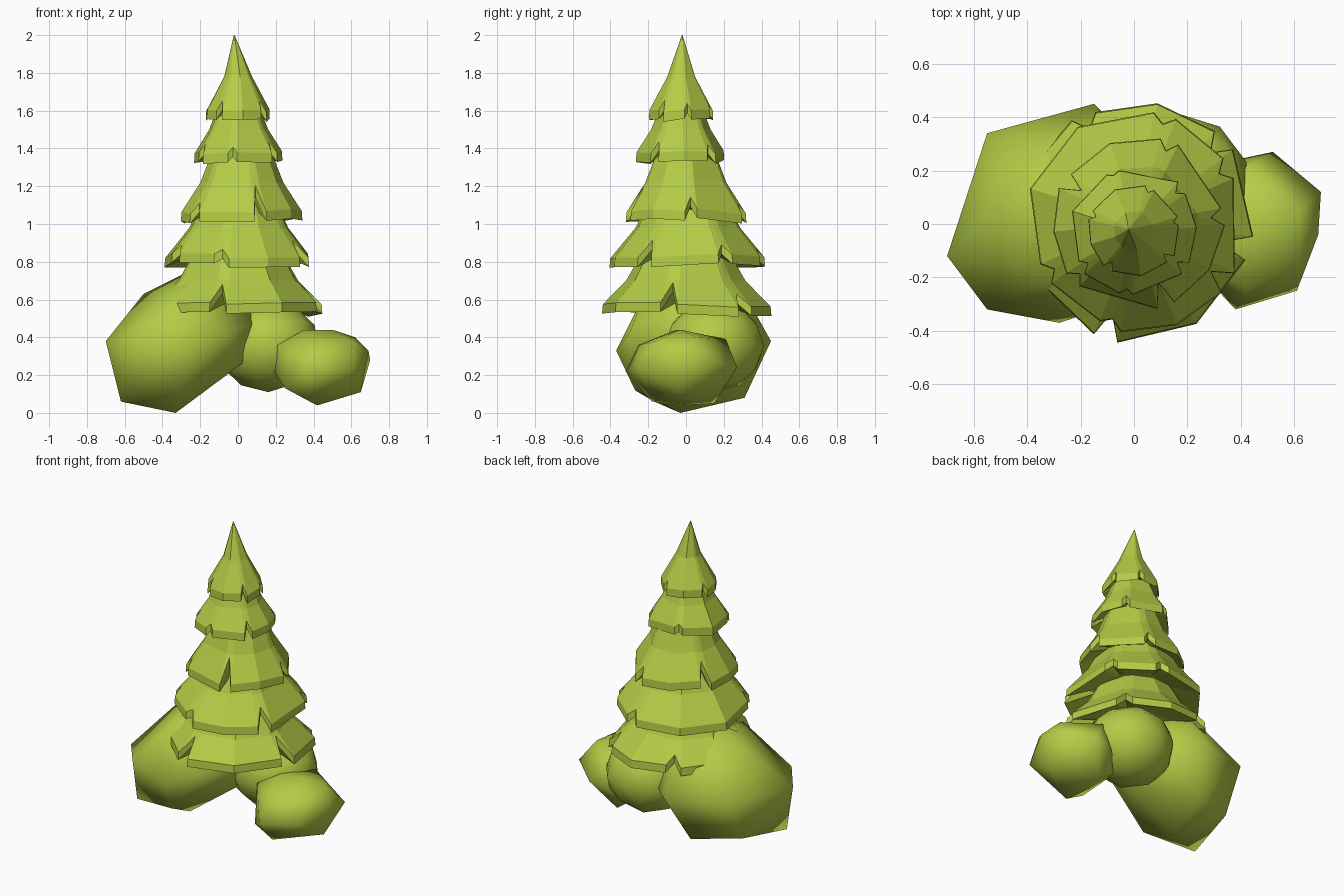
import bpy, bmesh, math, random
from mathutils import Vector

if "Cube" in bpy.data.objects:
    bpy.data.objects.remove(bpy.data.objects["Cube"])

random.seed(4)
leaf = bpy.data.materials.new("leaf_green")
leaf.diffuse_color = (0.45, 0.60, 0.06, 1)
leaf.use_nodes = True
leaf.node_tree.nodes["Principled BSDF"].inputs["Base Color"].default_value = leaf.diffuse_color


def finish(bm, name, smooth):
    bmesh.ops.recalc_face_normals(bm, faces=bm.faces[:])
    mesh = bpy.data.meshes.new(name)
    bm.to_mesh(mesh)
    bm.free()
    mesh.materials.append(leaf)
    obj = bpy.data.objects.new(name, mesh)
    bpy.context.collection.objects.link(obj)
    for p in mesh.polygons:
        p.use_smooth = smooth
    return obj


def rim_points(notches, radius):
    """Ragged rim: straight-edged leaves separated by V notches (angle, depth)."""
    pts, w = [], 6
    notches = sorted(notches)
    for i, (a, depth) in enumerate(notches):
        b = notches[(i + 1) % len(notches)][0] + (360 if i + 1 == len(notches) else 0)
        pts.append((a, radius - depth))
        n = max(1, round((b - a - 2 * w) / 38))
        for k in range(n + 1):
            pts.append((a + w + (b - a - 2 * w) * k / n,
                        radius * random.uniform(0.96, 1.03)))
    return pts


def branch_tier(name, centre, top, mid, rim, notches, tip=None):
    pts = rim_points(notches, rim[0])
    cx, cy = centre
    tx, ty = tip or centre
    slope = (rim[1] - mid[1]) / (rim[0] - mid[0])
    bm = bmesh.new()
    rings = [[] for _ in range(5)]
    for a, r in pts:
        c, s = math.cos(math.radians(a)), math.sin(math.radians(a))
        z = mid[1] + slope * (r - mid[0])
        m = min(mid[0], r * 0.95)
        rows = [(tx, ty, top[0], top[1]), (cx, cy, m, mid[1]), (cx, cy, r, z),
                (cx, cy, r * 1.01, z - 0.05), (cx, cy, rim[0] * 0.6, rim[1] + 0.01)]
        for ring, (x, y, rad, h) in zip(rings, rows):
            ring.append(bm.verts.new((x + c * rad, y + s * rad, h)))
    n = len(pts)
    for u, v in zip(rings, rings[1:]):
        for i in range(n):
            j = (i + 1) % n
            bm.faces.new((u[i], u[j], v[j], v[i]))
    bm.faces.new(rings[0])
    bm.faces.new(rings[-1])
    finish(bm, name, False)


def faceted_bush(name, points):
    bm = bmesh.new()
    for p in points:
        bm.verts.new(p)
    res = bmesh.ops.convex_hull(bm, input=bm.verts[:])
    loose = [v for v in bm.verts if not v.link_faces]
    bmesh.ops.delete(bm, geom=loose, context='VERTS')
    finish(bm, name, True)


# five branch tiers, bottom to top
branch_tier("branch_tier_1", (0.0, 0.0), (0.24, 0.84), (0.32, 0.70), (0.45, 0.57),
            [(-104, 0.11), (-12, 0.12), (43, 0.06), (115, 0.06), (-165, 0.08)])
branch_tier("branch_tier_2", (0.01, 0.01), (0.22, 1.10), (0.28, 0.98), (0.405, 0.83),
            [(-150, 0.05), (-104, 0.03), (-34, 0.07), (30, 0.05), (75, 0.03)])
branch_tier("branch_tier_3", (0.02, 0.0), (0.15, 1.40), (0.22, 1.22), (0.32, 1.065),
            [(-140, 0.03), (-72, 0.09), (5, 0.05), (70, 0.03), (150, 0.07)])
branch_tier("branch_tier_4", (0.0, -0.025), (0.12, 1.60), (0.16, 1.50), (0.24, 1.375),
            [(-145, 0.03), (-97, 0.02), (-36, 0.04), (42, 0.03), (110, 0.02)])
branch_tier("treetop_tier", (0.0, -0.025), (0.002, 2.0), (0.075, 1.78), (0.172, 1.60),
            [(-125, 0.03), (-38, 0.03), (12, 0.02), (70, 0.02), (160, 0.02)],
            tip=(-0.02, -0.02))

# large bush on the left
faceted_bush("large_bush", [
    (-.70, -.12, .38), (-.62, -.17, .06), (-.55, .20, .12), (-.33, -.03, 0),
    (-.25, .31, .08), (-.55, .34, .40), (-.15, .45, .38), (.05, .25, .35),
    (.02, -.05, .26), (.10, -.02, .48), (-.55, -.32, .40), (-.28, -.37, .33),
    (-.06, -.30, .42), (-.28, -.20, .67), (-.28, .08, .74), (-.50, .08, .63),
    (-.15, .30, .65), (-.30, -.27, .12), (.0, .10, .66)])

# small bush on the right
faceted_bush("small_bush", [
    (.69, -.04, .33), (.70, .12, .28), (.65, -.03, .11), (.42, -.03, .04),
    (.40, .15, .05), (.38, -.18, .06), (.19, -.05, .22), (.21, -.10, .36),
    (.35, -.05, .44), (.50, -.03, .44), (.62, .05, .40), (.52, .27, .24),
    (.38, .24, .22), (.42, .21, .39), (.61, -.25, .24), (.38, -.32, .22),
    (.42, -.25, .36), (.25, -.18, .13), (.62, -.15, .38), (.24, .12, .16)])

# middle bush at the back
bm = bmesh.new()
bmesh.ops.create_icosphere(bm, subdivisions=2, radius=1)
for v in bm.verts:
    v.co = Vector((0.16 + v.co.x * 0.275, 0.15 + v.co.y * 0.265, 0.355 + v.co.z * 0.245))
finish(bm, "middle_bush", True)
